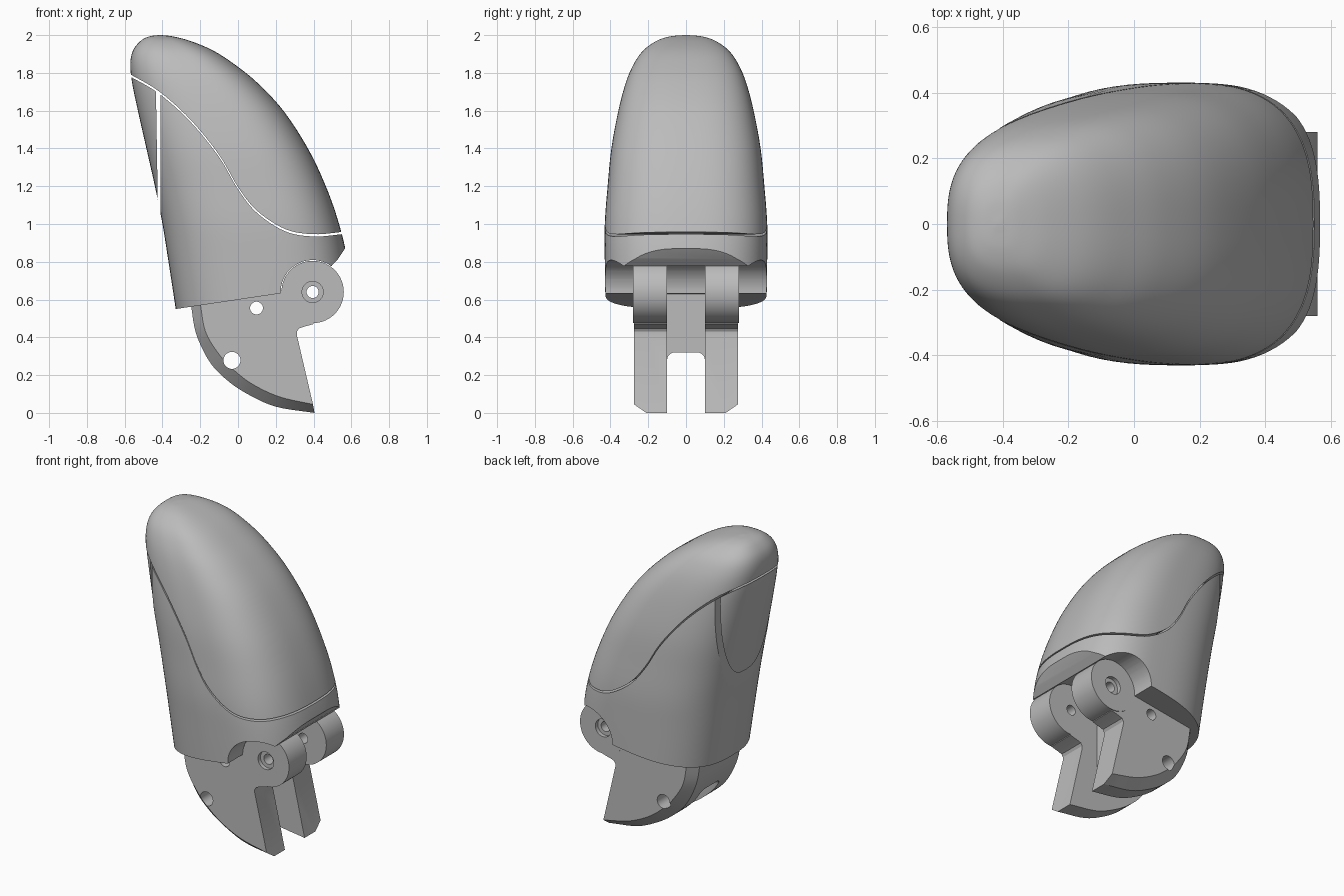
import bpy, bmesh, math
from mathutils import Vector

cube = bpy.data.objects.get("Cube")
if cube:
    bpy.data.objects.remove(cube)

grey = bpy.data.materials.new("plain_grey")
grey.use_nodes = True
grey.diffuse_color = (0.5, 0.5, 0.5, 1)
grey.node_tree.nodes["Principled BSDF"].inputs["Base Color"].default_value = (0.5, 0.5, 0.5, 1)


def loft(name, rings):
    """Closed solid through rings with equal point counts."""
    bm = bmesh.new()
    loops = [[bm.verts.new(p) for p in ring] for ring in rings]
    n = len(loops[0])
    for a, b in zip(loops, loops[1:]):
        for i in range(n):
            j = (i + 1) % n
            bm.faces.new((a[i], a[j], b[j], b[i]))
    bm.faces.new(loops[0][::-1])
    bm.faces.new(loops[-1])
    bmesh.ops.recalc_face_normals(bm, faces=bm.faces)
    mesh = bpy.data.meshes.new(name)
    bm.to_mesh(mesh)
    bm.free()
    mesh.materials.append(grey)
    ob = bpy.data.objects.new(name, mesh)
    bpy.context.collection.objects.link(ob)
    return ob


def prism(name, pts, y0=-1.0, y1=1.0):
    """Side profile (x, z) extruded along y."""
    return loft(name, [[(x, y, z) for x, z in pts] for y in (y0, y1)])


def circle(cx, cz, r, n=48):
    return [(cx + r * math.cos(2 * math.pi * i / n), cz + r * math.sin(2 * math.pi * i / n))
            for i in range(n)]


def spline(pts, steps):
    """Smooth curve through points of any dimension."""
    pts = [Vector(p) for p in pts]
    ext = [2 * pts[0] - pts[1]] + pts + [2 * pts[-1] - pts[-2]]
    out = []
    for a, b, c, d in zip(ext, ext[1:], ext[2:], ext[3:]):
        for k in range(steps):
            t = k / steps
            out.append(b + (c - a) * (t / 2) + (2 * a - 5 * b + 4 * c - d) * (t * t / 2)
                       + (3 * b - a - 3 * c + d) * (t ** 3 / 2))
    return out + [pts[-1]]


def combine(ob, tool, op):
    """Boolean, applied; the tool is removed."""
    m = ob.modifiers.new(op, "BOOLEAN")
    m.operation, m.object, m.solver = op, tool, "EXACT"
    bpy.context.view_layer.objects.active = ob
    bpy.ops.object.modifier_apply(modifier=m.name)
    bpy.data.objects.remove(tool)


def smooth(ob, angle=30):
    bpy.ops.object.select_all(action="DESELECT")
    ob.select_set(True)
    bpy.context.view_layer.objects.active = ob
    bpy.ops.object.shade_smooth_by_angle(angle=math.radians(angle))


# Fingertip envelope: height, left edge, right edge, half width
SECTIONS = [
    (0.5, -0.322, 0.61, 0.425), (0.8, -0.368, 0.58, 0.43), (1.0, -0.4, 0.535, 0.43),
    (1.2, -0.44, 0.465, 0.415), (1.4, -0.485, 0.37, 0.395), (1.6, -0.53, 0.24, 0.358),
    (1.75, -0.561, 0.1, 0.318), (1.85, -0.57, -0.025, 0.275), (1.92, -0.555, -0.135, 0.225),
    (1.97, -0.515, -0.255, 0.155), (1.993, -0.47, -0.345, 0.085), (2.0, -0.42, -0.405, 0.008)]


def envelope(name, width=1.0):
    rings, n = [], 96
    for z, xl, xr, w in spline(SECTIONS, 6):
        xc = xl + 0.57 * (xr - xl)
        ring = []
        for i in range(n):
            a = 2 * math.pi * i / n
            c, s = math.cos(a), math.sin(a)
            e = 2 / 2.7
            reach = xr - xc if c > 0 else xc - xl
            ring.append((xc + math.copysign(abs(c) ** e, c) * reach,
                         math.copysign(abs(s) ** e, s) * w * width, z))
        rings.append(ring)
    return loft(name, rings)


# Wavy seam between the back shell and the lower body
seam = [tuple(p) for p in spline(
    [(-0.7, 1.85), (-0.55, 1.775), (-0.41, 1.69), (-0.25, 1.545), (-0.1, 1.36), (0.0, 1.19),
     (0.1, 1.065), (0.25, 0.967), (0.4, 0.94), (0.55, 0.952), (0.7, 0.97)], 6)]
GAP, SPLIT = 0.006, -0.41
HX, HZ, HR = 0.395, 0.64, 0.165

# Upper shell
shell = envelope("upper_shell")
combine(shell, prism("keep", [(x, z + GAP) for x, z in seam] + [(0.7, 2.2), (-0.7, 2.2)]), "INTERSECT")
smooth(shell)

# Lower body with a slanted underside and a round hinge recess
low = [(x, z - GAP) for x, z in seam]
recess = [(HX + (HR + 0.004) * math.cos(math.radians(a)), HZ + (HR + 0.004) * math.sin(math.radians(a)))
          for a in range(180, 50, -6)]
body = envelope("lower_body")
under = [(SPLIT, 0.538), (0.226, 0.633)] + recess + [(0.53, 0.815), (0.565, 0.868), (0.7, 0.96)]
combine(body, prism("keep", [p for p in low if SPLIT <= p[0] < 0.69] + under[::-1]), "INTERSECT")
smooth(body)

# Fingertip pad, slightly narrower than the body
pad = envelope("fingertip_pad", 0.975)
edge = [p for p in low if p[0] < SPLIT - 0.006]
combine(pad, prism("keep", edge + [(SPLIT - 0.006, 0.6), (-0.7, 0.6)]), "INTERSECT")
smooth(pad)

# Hinge bracket with a chamfered curved edge
outer = spline([(-0.25, 0.58), (-0.222, 0.42), (-0.15, 0.27), (-0.06, 0.175), (0.05, 0.1),
                (0.2, 0.033), (0.405, 0.0)], 5)
inner = spline([(-0.2, 0.58), (-0.172, 0.43), (-0.1, 0.31), (-0.02, 0.225), (0.08, 0.15),
                (0.22, 0.085), (0.397, 0.045)], 5)
front = [(0.312, 0.41), (0.312, 0.43), (0.322, 0.447), (0.345, 0.455), (0.4, 0.47), (0.4, 0.64), (0.24, 0.65)]
layers = [(-0.275, inner), (-0.21, outer), (0.21, outer), (0.275, inner)]
bracket = loft("hinge_bracket", [[(p[0], y, p[1]) for p in list(arc) + front] for y, arc in layers])
combine(bracket, prism("barrel", circle(HX, HZ, HR, 72), -0.28, 0.28), "UNION")

# Slot between the two prongs: open below, and open towards the hinge side
roof = [(-0.1, -0.1), (0.1, -0.1), (0.1, 0.28)]
roof += [(0.06 + 0.04 * math.cos(a * math.pi / 12), 0.28 + 0.04 * math.sin(a * math.pi / 12)) for a in range(1, 7)]
roof += [(-y, z) for y, z in roof[:1:-1]]
combine(bracket, loft("slot", [[(x, y, z) for y, z in roof] for x in (-1, 1)]), "DIFFERENCE")
combine(bracket, prism("slot", [(0.2, 0.2), (0.8, 0.2), (0.8, 0.9), (0.2, 0.9)], -0.1, 0.1), "DIFFERENCE")

# Pin holes and hinge counterbores
for x, z, r in ((HX, HZ, 0.032), (0.098, 0.555, 0.034), (-0.032, 0.278, 0.045)):
    combine(bracket, prism("hole", circle(x, z, r, 32)), "DIFFERENCE")
for side in (-1, 1):
    combine(bracket, prism("bore", circle(HX, HZ, 0.056), side * 0.255, side * 0.4), "DIFFERENCE")
smooth(bracket, 25)
